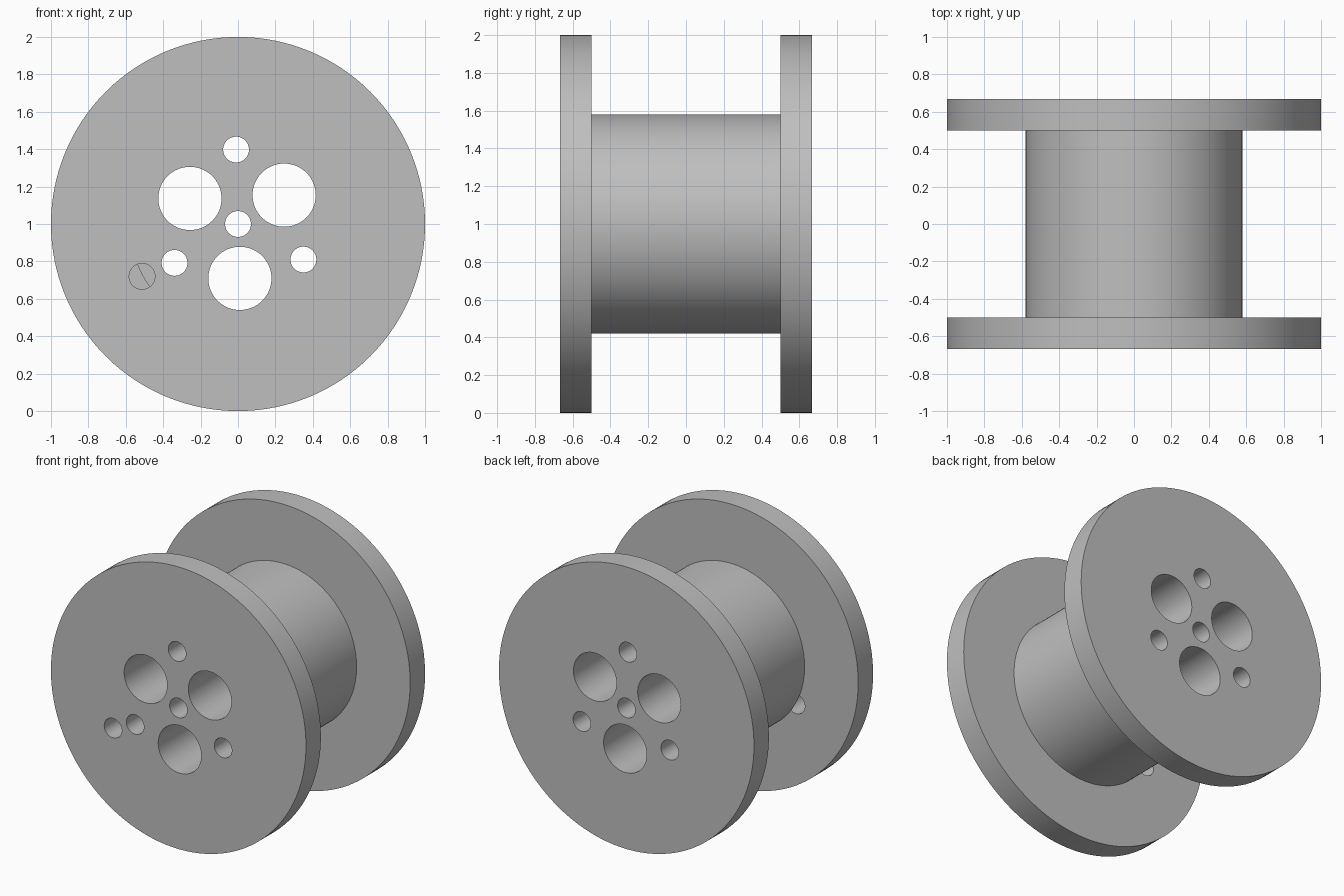
import bpy
from math import sin, cos, radians, pi

cube = bpy.data.objects.get("Cube")
if cube:
    bpy.data.objects.remove(cube, do_unlink=True)

grey = bpy.data.materials.new("plain grey")
grey.use_nodes = True
colour = (0.52, 0.52, 0.52, 1)
grey.diffuse_color = colour
grey.node_tree.nodes["Principled BSDF"].inputs["Base Color"].default_value = colour

AXIS_Z = 1.0
FLANGE_IN, FLANGE_OUT = 0.5, 0.667


def cylinder(name, radius, y0, y1, x=0.0, z=AXIS_Z, sides=64):
    """Cylinder along y from y0 to y1."""
    bpy.ops.mesh.primitive_cylinder_add(
        vertices=sides, radius=radius, depth=y1 - y0,
        location=(x, (y0 + y1) / 2, z), rotation=(pi / 2, 0, 0))
    obj = bpy.context.object
    obj.name = name
    obj.data.materials.append(grey)
    return obj


def drill(part, holes):
    """Cut round holes, given as (x, z, radius), right through a part."""
    for x, z, radius in holes:
        cutter = cylinder("hole_cutter", radius, -1, 1, x, z)
        cutter.hide_render = True
        mod = part.modifiers.new("hole", "BOOLEAN")
        mod.operation = "DIFFERENCE"
        mod.solver = "EXACT"
        mod.object = cutter
        bpy.context.view_layer.objects.active = part
        bpy.ops.object.modifier_apply(modifier=mod.name)
        bpy.data.objects.remove(cutter, do_unlink=True)


def ring(distance, start, radius):
    """Three holes spaced evenly around the axis."""
    angles = [radians(start + 120 * i) for i in range(3)]
    return [(distance * cos(a), AXIS_Z + distance * sin(a), radius) for a in angles]


# Axle hole, small drive holes and large lightening holes
through_holes = [(0, AXIS_Z, 0.069)] + ring(0.398, 91.5, 0.069) + ring(0.291, 32, 0.169)
# Hole for the cord end, in the front flange only
cord_hole = [(-0.513, 0.72, 0.069)]

# Drum and the two flanges
drum = cylinder("drum", 0.58, -FLANGE_IN, FLANGE_IN, sides=128)
front_flange = cylinder("front_flange", 1.0, -FLANGE_OUT, -FLANGE_IN, sides=128)
back_flange = cylinder("back_flange", 1.0, FLANGE_IN, FLANGE_OUT, sides=128)

drill(drum, through_holes)
drill(front_flange, through_holes + cord_hole)
drill(back_flange, through_holes)

# Smooth round walls, crisp rims
for part in (drum, front_flange, back_flange):
    bpy.ops.object.select_all(action="DESELECT")
    part.select_set(True)
    bpy.context.view_layer.objects.active = part
    bpy.ops.object.shade_smooth_by_angle(angle=radians(30))
